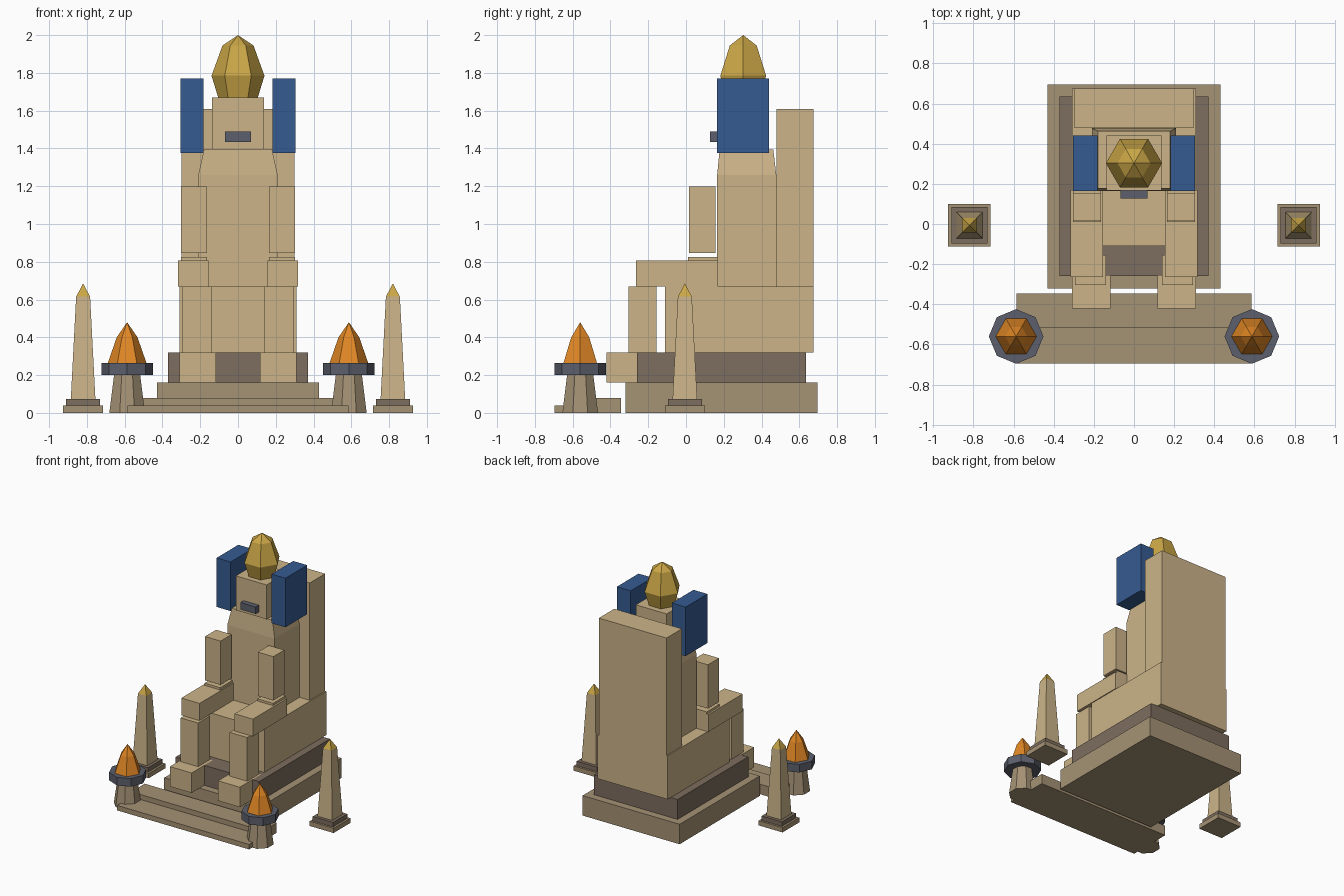
import bpy
import bmesh
from math import cos, sin, pi

if "Cube" in bpy.data.objects:
    bpy.data.objects.remove(bpy.data.objects["Cube"], do_unlink=True)


def material(name, r, g, b):
    """Flat material from 0-255 display values, stored as linear."""
    lin = [((c / 255 + 0.055) / 1.055) ** 2.4 for c in (r, g, b)]
    m = bpy.data.materials.new(name)
    m.use_nodes = True
    m.diffuse_color = (*lin, 1)
    m.node_tree.nodes["Principled BSDF"].inputs["Base Color"].default_value = (*lin, 1)
    return m


SAND = material("sandstone", 204, 180, 137)
STONE = material("weathered stone", 165, 146, 117)
DARK = material("dark stone", 125, 109, 94)
BLUE = material("lapis blue", 54, 91, 145)
GOLD = material("gold", 202, 166, 70)
IRON = material("iron grey", 92, 96, 108)
FLAME = material("flame orange", 224, 135, 36)


def loft(name, rings, mat, caps=True):
    """Skin a stack of equal-length rings; a one-point ring is an apex."""
    bm = bmesh.new()
    loops = [[bm.verts.new(p) for p in ring] for ring in rings]
    for a, b in zip(loops, loops[1:]):
        n = len(a)
        for i in range(n):
            j = (i + 1) % n
            if len(b) == 1:
                bm.faces.new((a[i], a[j], b[0]))
            else:
                bm.faces.new((a[i], a[j], b[j], b[i]))
    bm.faces.new(loops[0][::-1])
    if len(loops[-1]) > 1:
        bm.faces.new(loops[-1])
    bmesh.ops.recalc_face_normals(bm, faces=bm.faces)
    mesh = bpy.data.meshes.new(name)
    bm.to_mesh(mesh)
    bm.free()
    mesh.materials.append(mat)
    obj = bpy.data.objects.new(name, mesh)
    bpy.context.collection.objects.link(obj)
    return obj


def rect(x, y, z):
    return [(x[0], y[0], z), (x[1], y[0], z), (x[1], y[1], z), (x[0], y[1], z)]


def box(name, x, y, z, mat):
    return loft(name, [rect(x, y, z[0]), rect(x, y, z[1])], mat)


def wide(name, half, y, z, mat):
    """Box centred on x = 0."""
    return box(name, (-half, half), y, z, mat)


def pair(name, x, y, z, mat):
    """Matching boxes on the left (+x) and right (-x)."""
    box("left_" + name, x, y, z, mat)
    box("right_" + name, (-x[1], -x[0]), y, z, mat)


def lathe(name, cx, cy, sides, profile, mat, turn=0.0):
    """Faceted turned shape from (radius, height) points."""
    rings = []
    for r, z in profile:
        angles = [turn + 2 * pi * i / sides for i in range(sides)] if r else [0]
        rings.append([(cx + r * cos(a), cy + r * sin(a), z) for a in angles])
    return loft(name, rings, mat)


# Plinth and front steps
wide("plinth_base", 0.43, (-0.32, 0.695), (0, 0.16), STONE)
wide("plinth_top", 0.37, (-0.26, 0.635), (0.16, 0.32), DARK)
wide("lower_step", 0.585, (-0.695, -0.345), (0, 0.04), STONE)
wide("upper_step", 0.585, (-0.515, -0.345), (0.04, 0.08), STONE)

# Throne
wide("throne_seat", 0.31, (-0.11, 0.675), (0.32, 0.67), SAND)
wide("throne_back", 0.30, (0.48, 0.675), (0.67, 1.61), SAND)

# Seated figure: limbs
pair("foot", (0.117, 0.31), (-0.42, -0.155), (0.16, 0.32), SAND)
pair("shin", (0.14, 0.295), (-0.305, -0.155), (0.32, 0.67), SAND)
pair("thigh", (0.155, 0.317), (-0.265, 0.17), (0.67, 0.808), SAND)
pair("forearm", (0.165, 0.303), (0.01, 0.17), (0.808, 0.826), SAND)
pair("upper_arm", (0.165, 0.303), (0.015, 0.155), (0.847, 1.198), SAND)

# Torso with sloped shoulders, head and chin piece
loft("torso", [rect((-0.21, 0.21), (0.165, 0.478), 0.67),
               rect((-0.21, 0.21), (0.165, 0.478), 1.26),
               rect((-0.18, 0.18), (0.178, 0.462), 1.395)], SAND)
wide("head", 0.137, (0.168, 0.44), (1.395, 1.67), SAND)
wide("chin_piece", 0.068, (0.127, 0.172), (1.435, 1.49), IRON)

# Headdress side panels and crown
pair("headdress_panel", (0.182, 0.305), (0.165, 0.44), (1.377, 1.77), BLUE)
lathe("crown", 0, 0.303, 6,
      [(0.105, 1.67), (0.14, 1.785), (0.082, 1.945), (0, 2.0)], GOLD)

for side, s in (("left", 1), ("right", -1)):
    # Braziers
    bx, by = s * 0.587, -0.56
    lathe(side + "_brazier_stand", bx, by, 8, [(0.102, 0), (0.075, 0.2)], STONE, pi / 8)
    lathe(side + "_brazier_bowl", bx, by, 8, [(0.136, 0.2), (0.136, 0.265)], IRON)
    lathe(side + "_brazier_flame", bx, by, 6,
          [(0.102, 0.265), (0.055, 0.4), (0, 0.48)], FLAME)

    # Obelisks
    ox, oy = s * 0.82, -0.006

    def square(half, z):
        return rect((ox - half, ox + half), (oy - half, oy + half), z)

    loft(side + "_obelisk_base", [square(0.106, 0), square(0.106, 0.038)], STONE)
    loft(side + "_obelisk_tier", [square(0.09, 0.038), square(0.09, 0.074)], DARK)
    loft(side + "_obelisk_shaft", [square(0.065, 0.074), square(0.037, 0.615)], SAND)
    loft(side + "_obelisk_tip", [square(0.037, 0.615), [(ox, oy, 0.685)]], GOLD)
